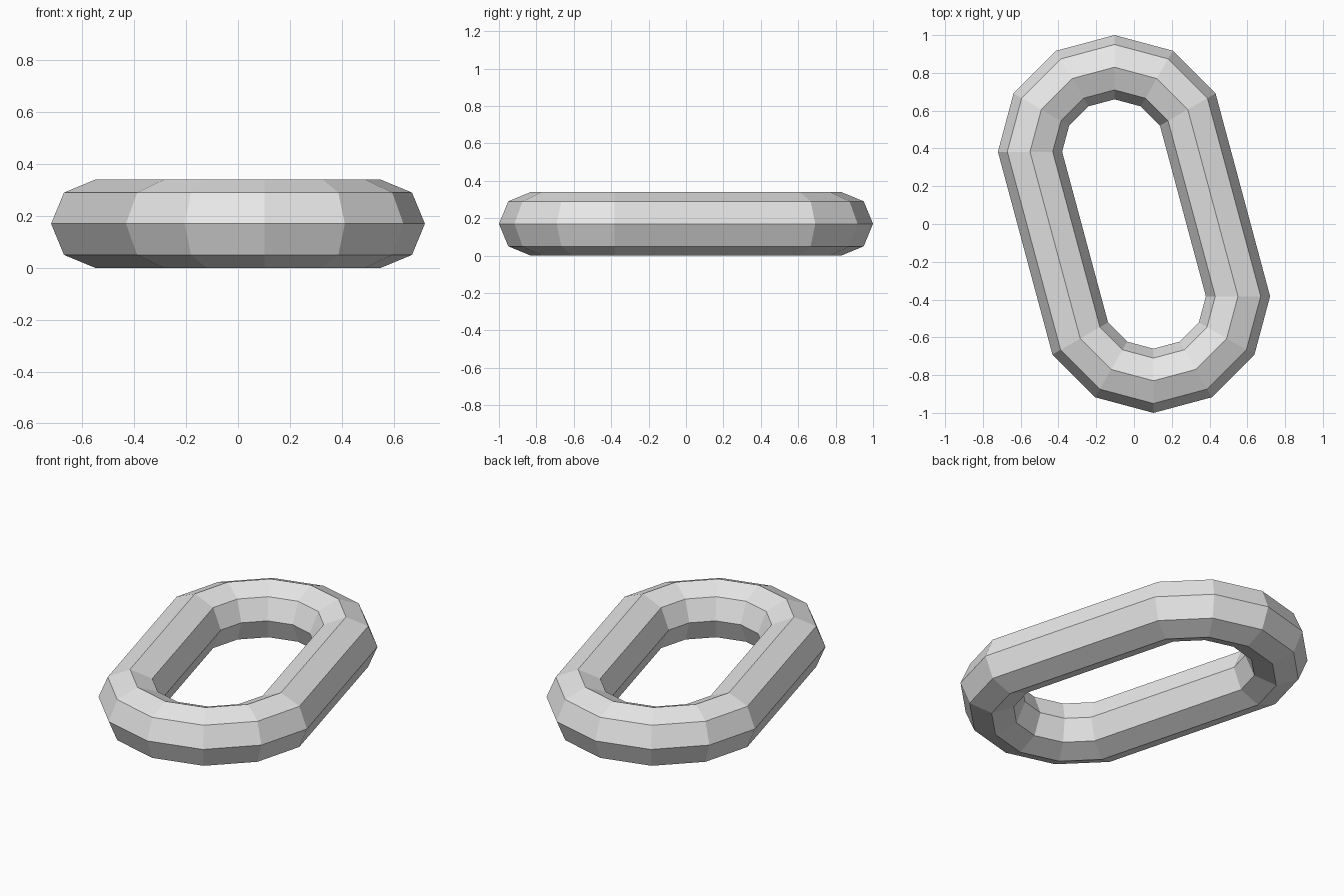
import bpy
import bmesh
from math import cos, sin, pi

# Remove the default object
cube = bpy.data.objects.get("Cube")
if cube:
    bpy.data.objects.remove(cube, do_unlink=True)

SEGMENTS, SIDES = 12, 8          # steps around the link, sides of the bar
RING, BAR = 0.4475, 0.17         # ring radius, bar radius
SHIFT_X, SHIFT_Y = 0.103, 0.3825  # offset of each rounded end

# Plain grey metal
metal = bpy.data.materials.new("grey_metal")
metal.use_nodes = True
grey = (0.8, 0.8, 0.8, 1)
metal.diffuse_color = grey
metal.node_tree.nodes["Principled BSDF"].inputs["Base Color"].default_value = grey

# Low-poly ring, split in two halves pulled apart into a slanted link
bm = bmesh.new()
rings = []
for i in range(SEGMENTS):
    a = 2 * pi * i / SEGMENTS
    end = 1 if 0 < i <= SEGMENTS // 2 else -1
    ring = []
    for j in range(SIDES):
        b = 2 * pi * j / SIDES
        r = RING + BAR * cos(b)
        ring.append(bm.verts.new((r * cos(a) - end * SHIFT_X,
                                  r * sin(a) + end * SHIFT_Y,
                                  BAR + BAR * sin(b))))
    rings.append(ring)

# Skin between neighbouring cross-sections
for i, ring in enumerate(rings):
    after = rings[(i + 1) % SEGMENTS]
    for j in range(SIDES):
        k = (j + 1) % SIDES
        bm.faces.new((ring[j], after[j], after[k], ring[k]))
bmesh.ops.recalc_face_normals(bm, faces=bm.faces)

mesh = bpy.data.meshes.new("chain_link")
bm.to_mesh(mesh)
bm.free()
mesh.materials.append(metal)
link = bpy.data.objects.new("chain_link", mesh)
bpy.context.collection.objects.link(link)
